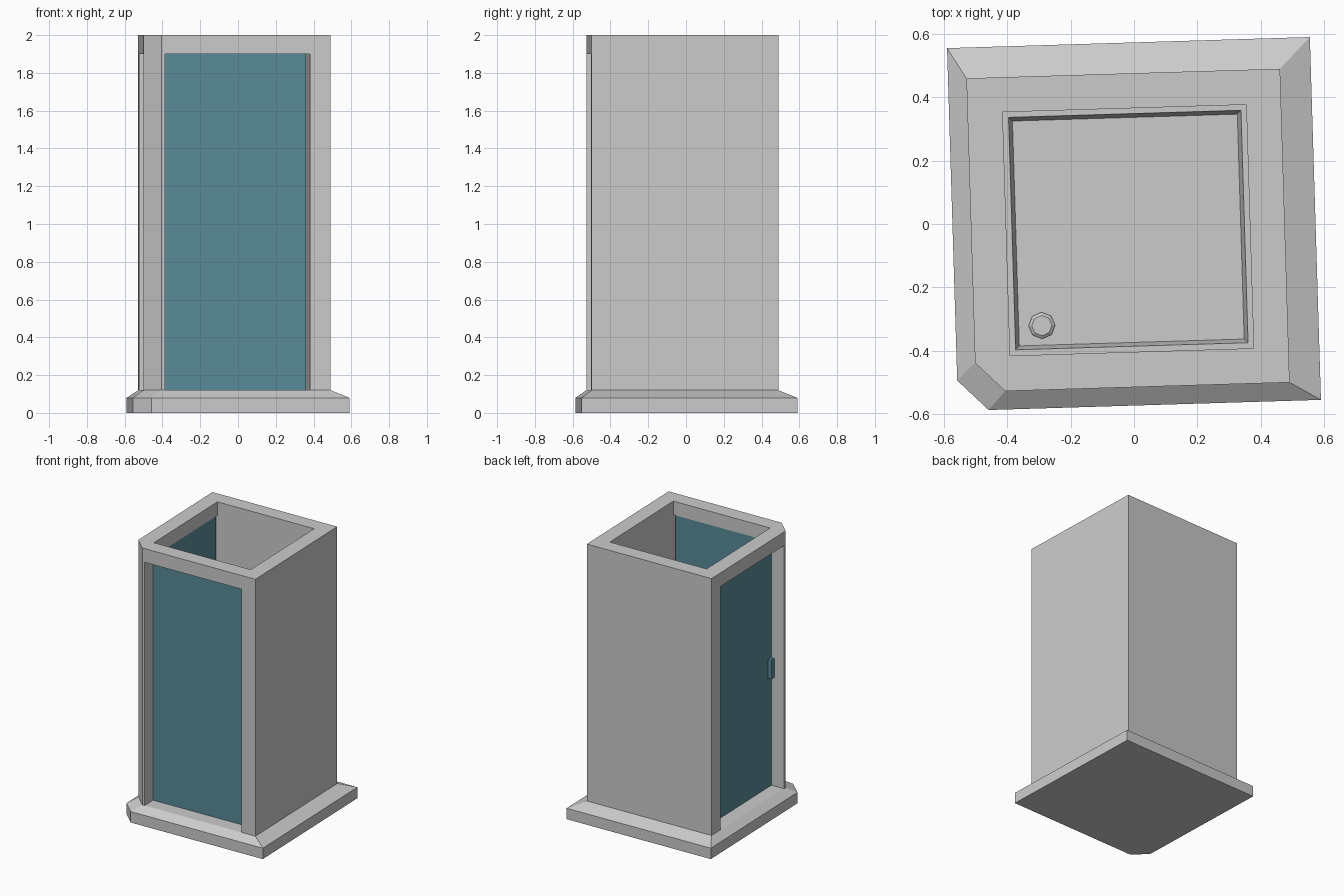
import bpy, bmesh, math

if "Cube" in bpy.data.objects:
    bpy.data.objects.remove(bpy.data.objects["Cube"])

TURN = math.radians(1.75)          # the whole cubicle sits slightly turned
teal = bpy.data.materials.new("teal_glass")
teal.diffuse_color = (0.10, 0.26, 0.32, 1)
teal.use_nodes = True
teal.node_tree.nodes["Principled BSDF"].inputs["Base Color"].default_value = teal.diffuse_color


def loft(name, loops, mat=None):
    """Solid through stacked loops of (x, y, z); repeated points collapse."""
    bm = bmesh.new()
    seen = {}

    def vert(p):
        key = tuple(round(c, 5) for c in p)
        if key not in seen:
            seen[key] = bm.verts.new(key)
        return seen[key]

    def face(points):
        vs = list(dict.fromkeys(vert(p) for p in points))
        if len(vs) > 2:
            bm.faces.new(vs)

    face(loops[0][::-1])
    for a, b in zip(loops, loops[1:]):
        n = len(a)
        for i in range(n):
            j = (i + 1) % n
            face([a[i], a[j], b[j], b[i]])
    face(loops[-1])
    bmesh.ops.recalc_face_normals(bm, faces=bm.faces)
    mesh = bpy.data.meshes.new(name)
    bm.to_mesh(mesh)
    bm.free()
    ob = bpy.data.objects.new(name, mesh)
    ob.rotation_euler.z = TURN
    bpy.context.collection.objects.link(ob)
    if mat:
        mesh.materials.append(mat)
    return ob


def at(plan, z):
    return [(x, y, z) for x, y in plan]


def prism(name, plan, z0, z1, mat=None):
    return loft(name, [at(plan, z0), at(plan, z1)], mat)


def outline(lo, hi, cut=0.0):
    """Square plan with the front left corner cut off."""
    return [(lo + cut, lo), (hi, lo), (hi, hi), (lo, hi), (lo, lo + cut)]


def rect(x0, x1, y0, y1):
    return [(x0, y0), (x1, y0), (x1, y1), (x0, y1)]


def ring(r, z, cx, cy):
    return [(cx + r * math.cos(i * math.pi / 4), cy + r * math.sin(i * math.pi / 4), z)
            for i in range(8)]


OUT0, OUT1 = -0.514, 0.475         # outer wall planes
IN0, IN1 = -0.403, 0.365           # inner wall planes
CUT = 0.092

# Tray with sloped shoulder and sunken floor
loft("shower_tray", [
    at(outline(-0.572, 0.572, 0.096), 0),
    at(outline(-0.572, 0.572, 0.096), 0.08),
    at(outline(OUT0, OUT1, CUT), 0.12),
    at(outline(-0.385, 0.348), 0.12),
    at(outline(-0.373, 0.336), 0.06)])

# Drain cap
loft("drain_cap", [ring(r, z, -0.30, -0.311)
                   for r, z in ((0.042, 0.055), (0.042, 0.066), (0.032, 0.073))])

# Solid back and right walls
prism("solid_walls", [(IN1, OUT0), (OUT1, OUT0), (OUT1, OUT1), (OUT0, OUT1),
                      (OUT0, IN1), (IN1, IN1)], 0.12, 2)

# Chamfered corner post
prism("corner_post", [(OUT0 + CUT, OUT0), (IN0, OUT0), (IN0, IN0),
                      (OUT0, IN0), (OUT0, OUT0 + CUT)], 0.12, 2)

# Beams and glass, the same on the front and left sides
GAP_END = 0.348
for side, swap in (("front", False), ("left", True)):
    def plan(a0, a1, b0, b1):
        return rect(b0, b1, a0, a1) if swap else rect(a0, a1, b0, b1)
    prism(side + "_beam", plan(IN0, IN1, OUT0, IN0), 1.9, 2)
    prism(side + "_glass", plan(IN0, GAP_END, IN0 - 0.01, IN0), 0.12, 1.9, teal)

# Door handle on the left glass
prism("door_handle", rect(-0.443, -0.412, -0.392, -0.36), 0.92, 1.06, teal)
